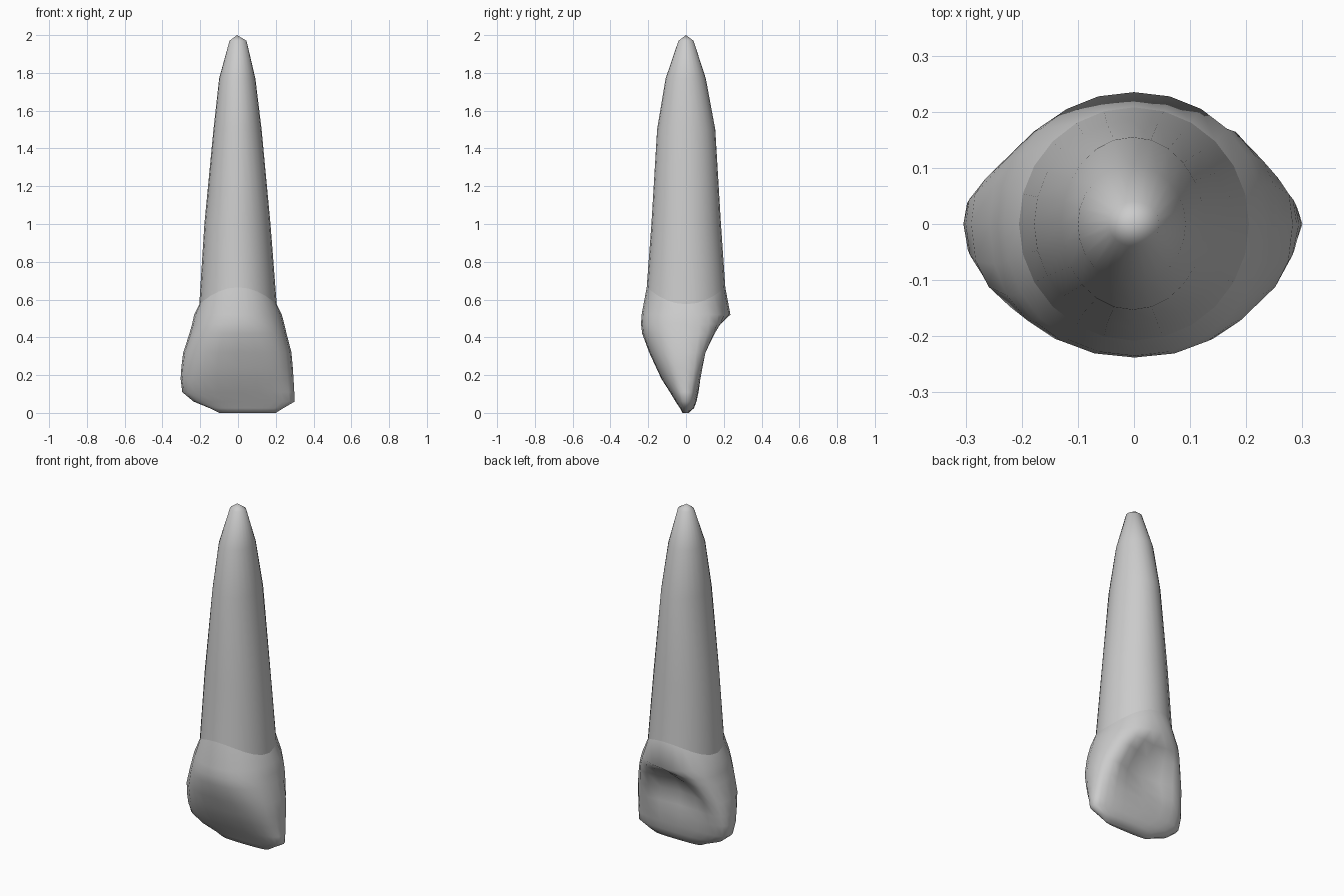
import bpy, bmesh
from math import sin, cos, pi, exp

if "Cube" in bpy.data.objects:
    bpy.data.objects.remove(bpy.data.objects["Cube"])

SIDES = 24

# ring: z, x min, x max, y min (front), y max (back), roundness front, roundness back
ROOT = [
    (1.97, -0.045, 0.045, -0.04, 0.04, 2, 2),
    (1.77, -0.10, 0.092, -0.108, 0.105, 2, 2),
    (1.50, -0.13, 0.125, -0.153, 0.155, 2, 2),
    (1.00, -0.178, 0.172, -0.183, 0.185, 2, 2),
    (0.62, -0.205, 0.205, -0.208, 0.208, 2, 2),
]
CROWN = [
    (0.62, -0.205, 0.205, -0.208, 0.208, 2, 2),
    (0.52, -0.232, 0.232, -0.235, 0.235, 2.1, 2.1),
    (0.47, -0.243, 0.245, -0.238, 0.222, 2.2, 2.3),
    (0.42, -0.257, 0.257, -0.232, 0.192, 2.3, 2.6),
    (0.32, -0.29, 0.283, -0.195, 0.13, 2.5, 3.0),
    (0.24, -0.30, 0.29, -0.158, 0.102, 2.6, 3.2),
    (0.18, -0.304, 0.294, -0.13, 0.085, 2.6, 3.2),
    (0.11, -0.295, 0.298, -0.085, 0.068, 2.6, 3.0),
    (0.06, -0.235, 0.30, -0.055, 0.056, 2.6, 2.8),
    (0.025, -0.15, 0.24, -0.032, 0.042, 2.5, 2.5),
    (0.005, -0.10, 0.20, -0.018, 0.015, 2.5, 2.5),
]


def power(v, n):
    return (1 if v >= 0 else -1) * abs(v) ** (2 / n)


def fossa(z, t):
    # hollow in the back of the crown, t = position across (-1..1)
    if z > 0.5:
        return 0
    across = max(0, 1 - (t / 0.72) ** 2)
    depth = 0.075 * exp(-((z - 0.36) / 0.13) ** 2)
    pit = 0.03 * exp(-((z - 0.44) / 0.04) ** 2) * exp(-(t / 0.25) ** 2)
    return depth * across + pit


def ring_points(ring):
    z, x0, x1, y0, y1, nf, nb = ring
    cx, w = (x0 + x1) / 2, (x1 - x0) / 2
    pts = []
    # side seam sits a little behind/forward so front and back meet evenly
    for i in range(SIDES):
        a = 2 * pi * i / SIDES
        n = nb if sin(a) > 0 else nf
        t = power(cos(a), n)
        s = power(sin(a), n)
        y = s * (y1 if s > 0 else -y0)
        if s > 0:
            y -= fossa(z, t)
        # wavy neck line: higher front and back, lower at the sides
        wave = 0.045 * max(0, 1 - abs(z - 0.62) / 0.1) * -cos(2 * a)
        pts.append((cx + w * t, y, z + wave))
    return pts


def loft(name, rings, start_tip=None, end_cap=False):
    bm = bmesh.new()
    loops = [[bm.verts.new(p) for p in ring_points(r)] for r in rings]
    for a, b in zip(loops, loops[1:]):
        for i in range(SIDES):
            j = (i + 1) % SIDES
            bm.faces.new((a[i], b[i], b[j], a[j]))
    if start_tip:
        tip = bm.verts.new(start_tip)
        for i in range(SIDES):
            bm.faces.new((tip, loops[0][i], loops[0][(i + 1) % SIDES]))
    if end_cap:
        bm.faces.new(loops[-1][::-1])
    mesh = bpy.data.meshes.new(name)
    bm.to_mesh(mesh)
    bm.free()
    for p in mesh.polygons:
        p.use_smooth = True
    obj = bpy.data.objects.new(name, mesh)
    bpy.context.collection.objects.link(obj)
    return obj


# tapered root with pointed tip
loft("root", ROOT, start_tip=(-0.005, 0, 2.0))
# chisel shaped crown with hollowed back
crown = loft("crown", CROWN, end_cap=True)
low = min(v.co.z for v in crown.data.vertices)
for v in crown.data.vertices:
    if v.co.z < 0.02:
        v.co.z -= low
